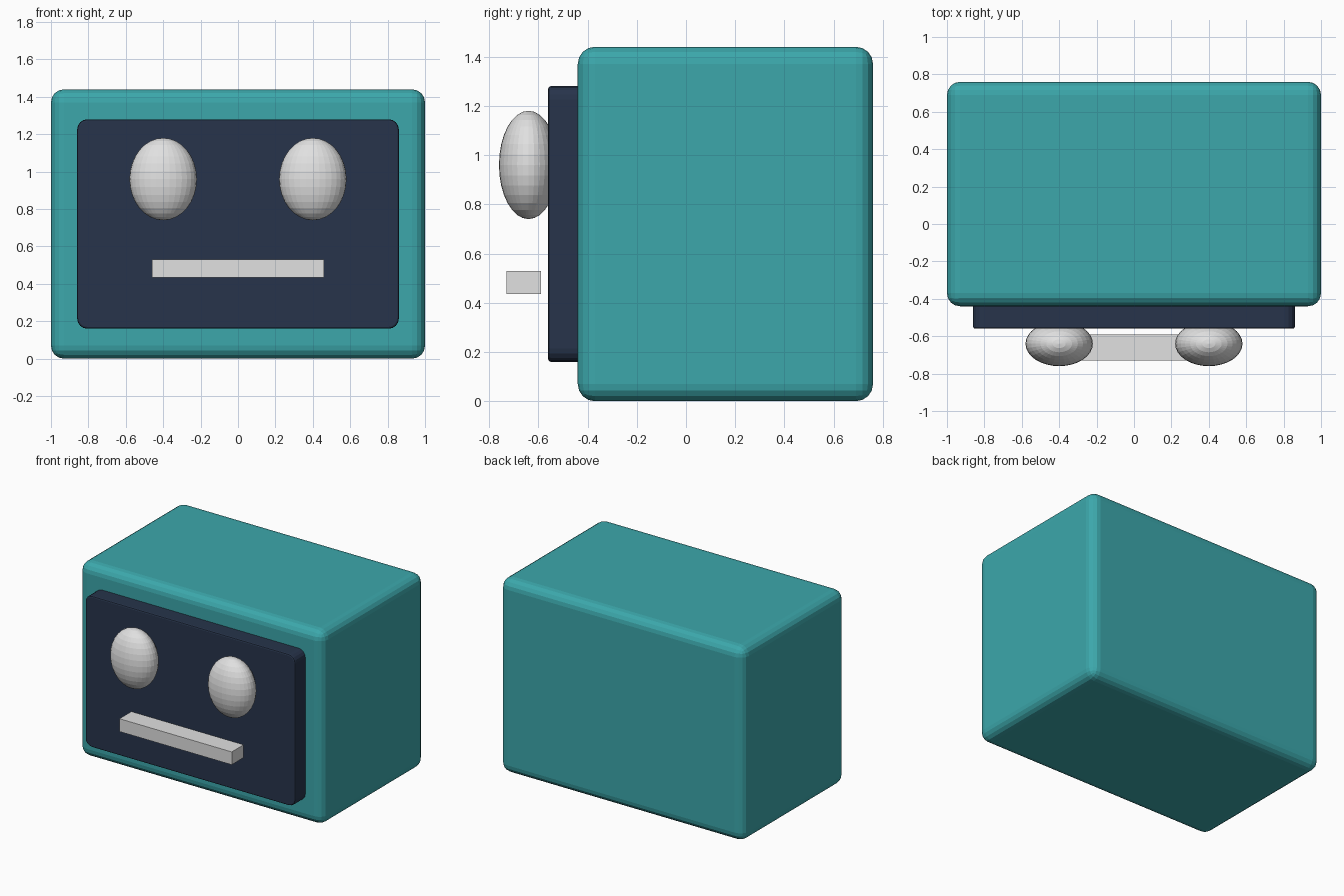
import bpy, bmesh
from mathutils import Matrix

if "Cube" in bpy.data.objects:
    bpy.data.objects.remove(bpy.data.objects["Cube"])


def material(name, rgb):
    m = bpy.data.materials.new(name)
    m.diffuse_color = (*rgb, 1)
    m.use_nodes = True
    m.node_tree.nodes["Principled BSDF"].inputs["Base Color"].default_value = m.diffuse_color
    return m


TEAL = material("teal", (0.045, 0.39, 0.41))
NAVY = material("navy", (0.02, 0.034, 0.07))
PALE = material("pale_grey", (0.75, 0.75, 0.75))


def finish(bm, name, mat):
    me = bpy.data.meshes.new(name)
    bm.to_mesh(me)
    bm.free()
    me.materials.append(mat)
    ob = bpy.data.objects.new(name, me)
    bpy.context.collection.objects.link(ob)
    return ob


def bevel(bm, edges, width, segments):
    bmesh.ops.bevel(bm, geom=edges, offset=width, segments=segments,
                    profile=0.5, affect='EDGES', clamp_overlap=True)


def box(lo, hi):
    bm = bmesh.new()
    bmesh.ops.create_cube(bm, size=1)
    for v in bm.verts:
        v.co = [(a + b) / 2 + c * (b - a) for a, b, c in zip(lo, hi, v.co)]
    return bm


# Head casing with rounded edges
bm = box((-1, -0.44, 0), (1, 0.76, 1.44))
bevel(bm, bm.edges[:], 0.07, 4)
finish(bm, "head_casing", TEAL)

# Face panel: rounded corners, then a fine bevel round the front rim
bm = box((-0.86, -0.56, 0.16), (0.86, -0.36, 1.28))
depth_edges = [e for e in bm.edges
               if abs(e.verts[0].co.y - e.verts[1].co.y) > 0.1]
bevel(bm, depth_edges, 0.055, 4)
rim = [e for e in bm.edges if all(v.co.y < -0.55 for v in e.verts)]
bevel(bm, rim, 0.01, 2)
finish(bm, "face_panel", NAVY)

# Oval eyes
for side, x in (("left", -0.4), ("right", 0.4)):
    bm = bmesh.new()
    bmesh.ops.create_uvsphere(
        bm, u_segments=32, v_segments=16, radius=1,
        matrix=Matrix.Translation((x, -0.64, 0.96)) @ Matrix.Diagonal((0.18, 0.12, 0.22, 1)))
    finish(bm, side + "_eye", PALE)

# Mouth bar standing just off the panel
finish(box((-0.46, -0.73, 0.435), (0.46, -0.59, 0.53)), "mouth_bar", PALE)
